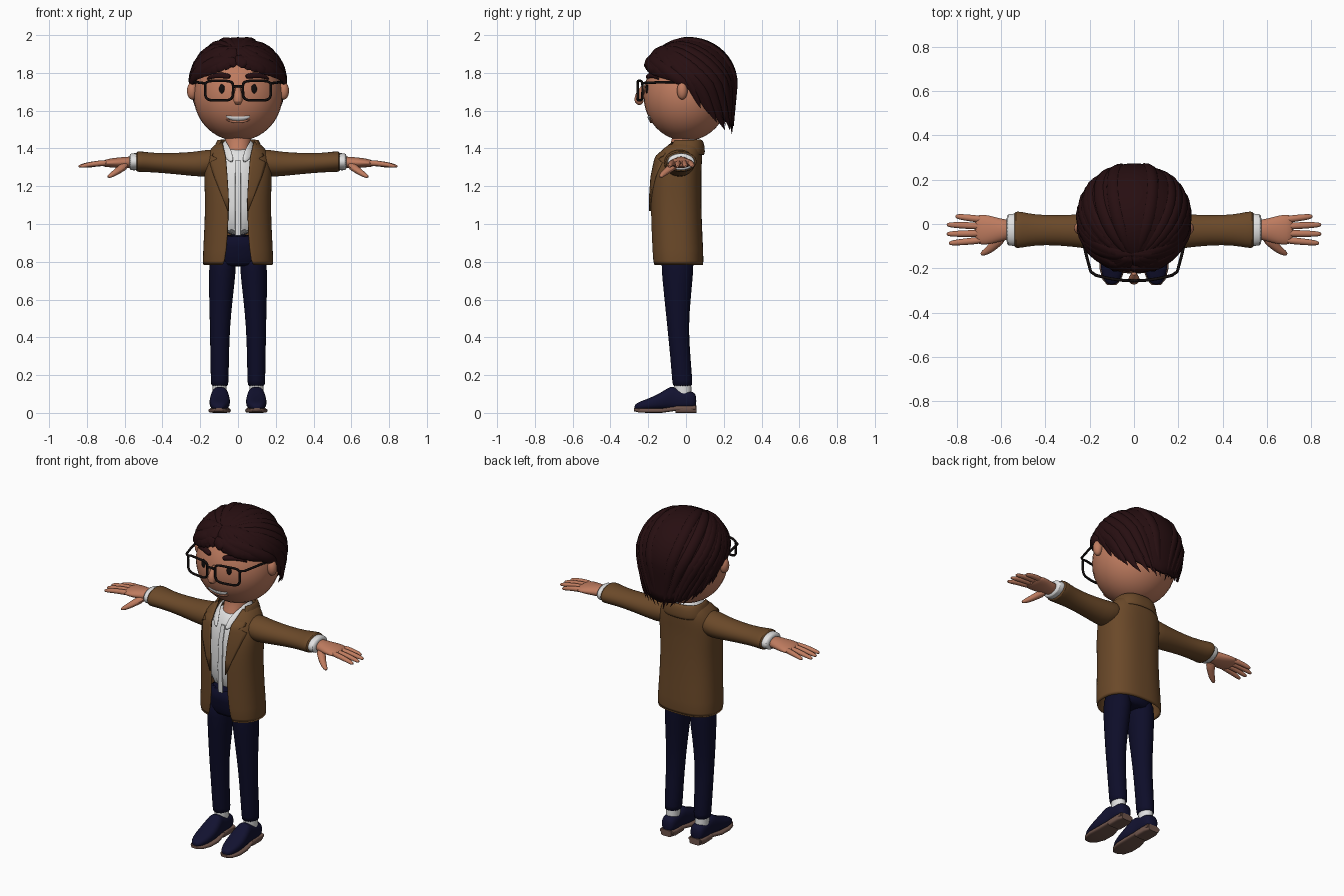
import bpy, bmesh, math, random
from math import sin, cos, pi, radians, sqrt
from mathutils import Vector

random.seed(4)
if "Cube" in bpy.data.objects:
    bpy.data.objects.remove(bpy.data.objects["Cube"])


def material(name, r, g, b):
    m = bpy.data.materials.new(name)
    m.use_nodes = True
    m.diffuse_color = (r, g, b, 1)
    node = m.node_tree.nodes["Principled BSDF"]
    node.inputs["Base Color"].default_value = (r, g, b, 1)
    node.inputs["Roughness"].default_value = 0.8
    return m


SKIN = material("warm skin", .52, .2, .115)
HAIR = material("dark brown hair", .02, .0045, .0055)
COAT = material("brown cloth", .145, .066, .022)
WHITE = material("white cloth", .75, .75, .75)
NAVY = material("navy trousers", .004, .004, .022)
SHOE = material("navy shoe", .006, .006, .03)
SOLE = material("sole brown", .16, .09, .07)
BLACK = material("black", .006, .004, .004)


def loft(bm, rings, closed=True):
    """Join rows of points; closed rows form a capped tube."""
    rows = [[bm.verts.new(p) for p in ring] for ring in rings]
    n = len(rows[0])
    for a, b in zip(rows, rows[1:]):
        for i in range(n if closed else n - 1):
            j = (i + 1) % n
            bm.faces.new((a[i], a[j], b[j], b[i]))
    if closed:
        bm.faces.new(rows[0])
        bm.faces.new(rows[-1])


def finish(name, bm, mat, mirror=False, thick=0, subsurf=0):
    bmesh.ops.recalc_face_normals(bm, faces=bm.faces)
    me = bpy.data.meshes.new(name)
    bm.to_mesh(me)
    bm.free()
    me.materials.append(mat)
    me.shade_smooth()
    me.set_sharp_from_angle(angle=radians(50))
    ob = bpy.data.objects.new(name, me)
    bpy.context.collection.objects.link(ob)
    if thick:
        mod = ob.modifiers.new("thickness", 'SOLIDIFY')
        mod.thickness, mod.offset = thick, 0
    if subsurf:
        ob.modifiers.new("smooth", 'SUBSURF').levels = subsurf
        ob.modifiers["smooth"].render_levels = subsurf
    if mirror:
        ob.modifiers.new("mirror", 'MIRROR')
    return ob


def spow(v, p):
    return math.copysign(abs(v) ** p, v)


def tube(name, axis, rows, mat, mirror=False, power=1, subsurf=1, n=20):
    """Rows are (position, centre a, centre b, radius a, radius b)."""
    order = {'x': (2, 0, 1), 'y': (0, 2, 1), 'z': (0, 1, 2)}[axis]
    rings = []
    for pos, ca, cb, ra, rb in rows:
        ring = []
        for i in range(n):
            t = 2 * pi * i / n
            v = (ca + ra * spow(cos(t), power), cb + rb * spow(sin(t), power), pos)
            ring.append([v[k] for k in order])
        rings.append(ring)
    bm = bmesh.new()
    loft(bm, rings)
    return finish(name, bm, mat, mirror, subsurf=subsurf)


def sweep(bm, pts, widths, thicks, normal, n=8):
    """Elliptical section along a path; normal gives the thin direction."""
    pts = [Vector(p) for p in pts]
    rings = []
    for i, p in enumerate(pts):
        tan = (pts[min(i + 1, len(pts) - 1)] - pts[max(i - 1, 0)]).normalized()
        side = tan.cross(normal(p)).normalized()
        up = side.cross(tan)
        rings.append([p + side * widths[i] * cos(2 * pi * k / n) + up * thicks[i] * sin(2 * pi * k / n)
                      for k in range(n)])
    loft(bm, rings)


def ball(name, loc, radii, mat, mirror=False):
    bm = bmesh.new()
    bmesh.ops.create_uvsphere(bm, u_segments=32, v_segments=20, radius=1)
    for v in bm.verts:
        v.co = Vector(c * r + o for c, r, o in zip(v.co, radii, loc))
    return finish(name, bm, mat, mirror)


def interp(table, v):
    for a, b in zip(table, table[1:]):
        if v <= b[0]:
            f = max(0, (v - a[0]) / (b[0] - a[0]))
            return [p + (q - p) * f for p, q in zip(a, b)]
    return list(table[-1])


# Trousers, socks and shoes
tube("trouser_legs", 'z', [(.14, .097, -.018, .045, .052), (.15, .097, -.018, .047, .054), (.3, .097, -.03, .05, .054),
     (.45, .096, -.043, .053, .056), (.62, .09, -.045, .064, .072), (.76, .082, -.045, .073, .086),
     (.86, .078, -.045, .07, .09)], NAVY, True)
tube("trouser_hips", 'z', [(.775, 0, -.045, .13, .08), (.79, 0, -.045, .15, .095), (.88, 0, -.05, .15, .105),
     (.95, 0, -.05, .145, .112)], NAVY)
tube("socks", 'z', [(.08, .097, -.015, .037, .045), (.16, .097, -.018, .037, .045)], WHITE, True, subsurf=0)
tube("shoes", 'y', [(-.274, .1, .03, .018, .012), (-.25, .1, .037, .038, .022), (-.2, .098, .045, .054, .03),
     (-.13, .096, .062, .056, .046), (-.075, .096, .082, .046, .066), (-.055, .096, .073, .044, .056),
     (.0, .096, .07, .046, .05), (.04, .096, .068, .042, .045), (.055, .096, .062, .025, .03)], SHOE, True, .8)
tube("soles", 'y', [(-.276, .1, .017, .02, .008), (-.25, .1, .013, .042, .011), (-.2, .098, .012, .058, .012),
     (-.13, .096, .012, .058, .012), (-.06, .096, .022, .046, .012), (.05, .096, .027, .044, .012)], SOLE, True, .5, 0)
tube("heels", 'y', [(-.055, .096, .019, .044, .019), (.02, .096, .019, .046, .019), (.055, .096, .019, .034, .019)],
     SOLE, True, .4, 0)

# Shirt, placket, collar and neck
tube("shirt", 'z', [(.93, 0, -.05, .14, .115), (1.1, 0, -.05, .14, .12), (1.25, 0, -.05, .14, .112),
     (1.34, 0, -.04, .125, .1), (1.39, 0, -.03, .095, .07), (1.4, 0, -.03, .08, .06)], WHITE)
tube("placket", 'z', [(.94, 0, -.166, .015, .004), (1.1, 0, -.172, .015, .004), (1.25, 0, -.165, .015, .004),
     (1.34, 0, -.142, .013, .004)], WHITE, power=.5, subsurf=0)
tube("neck", 'z', [(1.33, 0, -.035, .07, .095), (1.4, 0, -.025, .068, .066), (1.46, 0, -.01, .068, .06),
     (1.5, 0, -.01, .075, .07)], SKIN)
bm = bmesh.new()
sweep(bm, [(0, .075, 1.43), (.06, .05, 1.43), (.085, -.02, 1.425), (.075, -.09, 1.4), (.05, -.14, 1.365),
           (.03, -.165, 1.325)], [.025, .025, .028, .034, .028, .006], [.007] * 6,
      lambda p: Vector((p.x, p.y + .02, .06)))
finish("shirt_collar", bm, WHITE, True, subsurf=1)

# Jacket: open shell of (height, half width, front y, back y, half opening)
JACKET = [(.775, .184, -.175, .09, .07), (.95, .173, -.18, .08, .05), (1.1, .168, -.185, .075, .05),
          (1.2, .171, -.184, .075, .055), (1.28, .175, -.174, .075, .06), (1.35, .168, -.157, .08, .07),
          (1.4, .138, -.132, .08, .08), (1.43, .1, -.09, .075, .085)]
P = .8


def open_shell(name, rows, mat, thick):
    bm = bmesh.new()
    rings = []
    for z, rx, yf, yb, gap in rows:
        a0 = math.asin((gap / rx) ** (1 / P))
        ts = [a0 + (2 * pi - 2 * a0) * i / 47 for i in range(48)]
        rings.append([(rx * spow(sin(t), P), (yf + yb) / 2 - (yb - yf) / 2 * spow(cos(t), P), z) for t in ts])
    loft(bm, rings, closed=False)
    return finish(name, bm, mat, thick=thick, subsurf=1)


def front_y(x, z):
    _, rx, yf, yb, _ = interp(JACKET, z)
    s = min(1, x / rx) ** (1 / P)
    return (yf + yb) / 2 - (yb - yf) / 2 * (1 - s * s) ** (P / 2)


open_shell("jacket_body", JACKET, COAT, .012)
open_shell("jacket_collar", [(1.365, .128, -.12, .094, .105), (1.4, .122, -.11, .094, .1),
           (1.435, .108, -.1, .088, .092), (1.445, .1, -.09, .075, .088)], COAT, .012)
LAPEL = [(1.43, .082, .1), (1.36, .066, .135), (1.345, .064, .11), (1.325, .062, .148),
         (1.25, .056, .125), (1.15, .05, .085), (1.07, .048, .053)]
bm = bmesh.new()
loft(bm, [[(a + (b - a) * i / 6, front_y(a + (b - a) * i / 6, z) - .009, z) for i in range(7)]
          for z, a, b in LAPEL], closed=False)
finish("lapels", bm, COAT, True, thick=.009)

# Sleeves, cuffs and hands
tube("sleeves", 'x', [(.1, -.035, 1.335, .08, .06), (.16, -.035, 1.322, .084, .074), (.22, -.032, 1.317, .078, .066),
     (.35, -.028, 1.32, .067, .055), (.45, -.027, 1.325, .07, .052), (.51, -.026, 1.33, .083, .055),
     (.535, -.026, 1.33, .084, .055), (.542, -.026, 1.33, .074, .046)], COAT, True)
tube("cuffs", 'x', [(.52, -.026, 1.33, .072, .045), (.535, -.026, 1.33, .074, .046), (.57, -.026, 1.329, .073, .046),
     (.575, -.026, 1.328, .06, .038)], WHITE, True)
tube("palms", 'x', [(.55, -.025, 1.327, .045, .034), (.6, -.027, 1.325, .05, .03), (.65, -.027, 1.324, .067, .027),
     (.69, -.025, 1.323, .069, .022), (.72, -.024, 1.319, .062, .015)], SKIN, True)
bm = bmesh.new()
for y0, y1, tip in ((.02, .035, .805), (-.01, -.003, .845), (-.042, -.045, .845), (-.072, -.087, .835)):
    path = [(.68 + (tip - .68) * f, y0 + (y1 - y0) * f, 1.324 - .02 * f * f) for f in (0, .35, .7, .93, 1)]
    sweep(bm, path, [.018, .017, .0155, .012, .006], [.018, .016, .014, .011, .005], lambda p: Vector((0, 0, 1)))
sweep(bm, [(.59, -.05, 1.315), (.625, -.09, 1.29), (.655, -.118, 1.268), (.68, -.132, 1.253), (.69, -.138, 1.248)],
      [.03, .025, .019, .014, .006], [.024, .021, .017, .012, .005], lambda p: Vector((0, 0, 1)))
finish("fingers", bm, SKIN, True, subsurf=1)

# Head and face
HEAD, HR = Vector((0, 0, 1.68)), (.235, .225, .24)
ball("head", HEAD, HR, SKIN)
ball("ears", (.243, -.02, 1.705), (.027, .028, .046), SKIN, True)


def face(x, z, out=0):
    return (x, -HR[1] * sqrt(1 - (x / HR[0]) ** 2 - ((z - HEAD.z) / HR[2]) ** 2) - out, z)


def outward(p):
    return p - HEAD


ball("eyes", face(.085, 1.715), (.015, .008, .025), BLACK, True)
bm = bmesh.new()
sweep(bm, [face(0, 1.735), (0, -.232, 1.71), (0, -.247, 1.68), (0, -.252, 1.65), (0, -.235, 1.632)],
      [.012, .016, .024, .028, .014], [.012, .018, .025, .028, .014], lambda p: Vector((0, -1, .1)), 12)
finish("nose", bm, SKIN, subsurf=1)
bm = bmesh.new()
sweep(bm, [face(x, z, .004) for x, z in ((.04, 1.778), (.055, 1.783), (.1, 1.79), (.14, 1.782), (.165, 1.764))],
      [.01, .017, .018, .014, .004], [.012] * 5, outward)
finish("eyebrows", bm, HAIR, True, subsurf=1)
xs = [-.062 + .124 * i / 12 for i in range(13)]
for name, mat, dz, width, out in (("teeth", WHITE, 0, .014, .002), ("lower_lip", SKIN, -.017, .008, .004)):
    bm = bmesh.new()
    sweep(bm, [face(x, 1.557 + dz + 3.2 * x * x, out) for x in xs],
          [width * max(.15, 1 - (x / .064) ** 2) ** .6 for x in xs], [.005] * 13, outward)
    finish(name, bm, mat)

# Glasses: two rounded frames, bridge and temples
curve = bpy.data.curves.new("glasses", 'CURVE')
curve.dimensions, curve.bevel_depth, curve.bevel_resolution = '3D', .0068, 2
curve.materials.append(BLACK)


def wire(pts, cyclic=False):
    sp = curve.splines.new('POLY')
    sp.points.add(len(pts) - 1)
    for q, p in zip(sp.points, pts):
        q.co = (*p, 1)
    sp.use_cyclic_u = cyclic


def lens_y(x):
    return -.256 + .85 * x * x


for s in (-1, 1):
    loop = []
    for i in range(32):
        t = 2 * pi * i / 32
        x = .1 + .074 * spow(cos(t), .45) * (1 + .05 * sin(t))
        loop.append((s * x, lens_y(x), 1.706 + .052 * spow(sin(t), .45)))
    wire(loop, True)
    wire([(s * .172, lens_y(.172), 1.745), (s * .195, -.215, 1.747), (s * .215, -.14, 1.75),
          (s * .24, -.03, 1.752), (s * .24, 0, 1.735)])
wire([(x, lens_y(x), 1.73 - 6 * x * x) for x in (-.028, -.014, 0, .014, .028)])
bpy.context.collection.objects.link(bpy.data.objects.new("glasses", curve))

# Hair: a cap with a shaped hairline, overlaid with tapered locks
HC = Vector((0, .02, 1.74))
UP, DOWN = .245, .45
HAIRLINE = [(0, 1.855), (20, 1.835), (45, 1.8), (70, 1.765), (90, 1.745), (97, 1.67), (120, 1.59), (150, 1.52), (180, 1.5)]


def direction(az, z):
    e = (z - HC.z) / (UP if z > HC.z else DOWN)
    c = sqrt(max(0, 1 - e * e))
    return Vector((c * sin(radians(az)), -c * cos(radians(az)), e))


def hair_point(d, scale=1):
    flat = Vector((d.x, d.y)).normalized()
    r = sqrt(max(0, 1 - d.z ** 2)) if d.z > 0 else 1 + .17 * d.z
    return HC + scale * Vector((.246 * r * flat.x, .25 * r * flat.y, (UP if d.z > 0 else DOWN) * d.z))


bm = bmesh.new()
rings = []
for k in range(17):
    ring = []
    for i in range(72):
        az = -180 + 5 * i
        low = interp(HAIRLINE, abs(az))[1] + .015
        e = (low - HC.z) / (UP if low > HC.z else DOWN)
        el = pi / 2 - (pi / 2 - math.asin(e)) * (k + .05) / 16.05
        ring.append(hair_point(Vector((cos(el) * sin(radians(az)), -cos(el) * cos(radians(az)), sin(el))), .975))
    rings.append(ring + ring[:1])
loft(bm, rings, closed=False)
bm.faces.new([v for v in bm.verts][:72])
bmesh.ops.remove_doubles(bm, verts=bm.verts, dist=.0001)
finish("hair_cap", bm, HAIR, thick=.02)

bm = bmesh.new()


def lock(start, end, width, thick):
    ts = [i / 14 for i in range(15)]
    scale = random.uniform(.985, 1.01)
    prof = [max(.04, min(1, .3 + 3 * t) * min(1, (1 - t) * 4) ** .7) for t in ts]
    sweep(bm, [hair_point(start.slerp(end, t), scale) for t in ts], [width * p for p in prof],
          [thick * p for p in prof], lambda p: p - HC)


for side in (-1, 1):
    for height in (1.88, 1.93):
        for az in range(14, 96, 10):
            drop = 0 if height < 1.9 else .02
            lock(direction(-4, height), direction(side * az, interp(HAIRLINE, az)[1] + drop - .005), .034, .018)
    for az in range(98, 181, 6):
        low = interp(HAIRLINE, az)[1] + random.uniform(-.035, .015)
        lock(direction(side * (180 - az) * .6, 1.92), direction(side * az, low), .03, .016)
finish("hair_locks", bm, HAIR)
